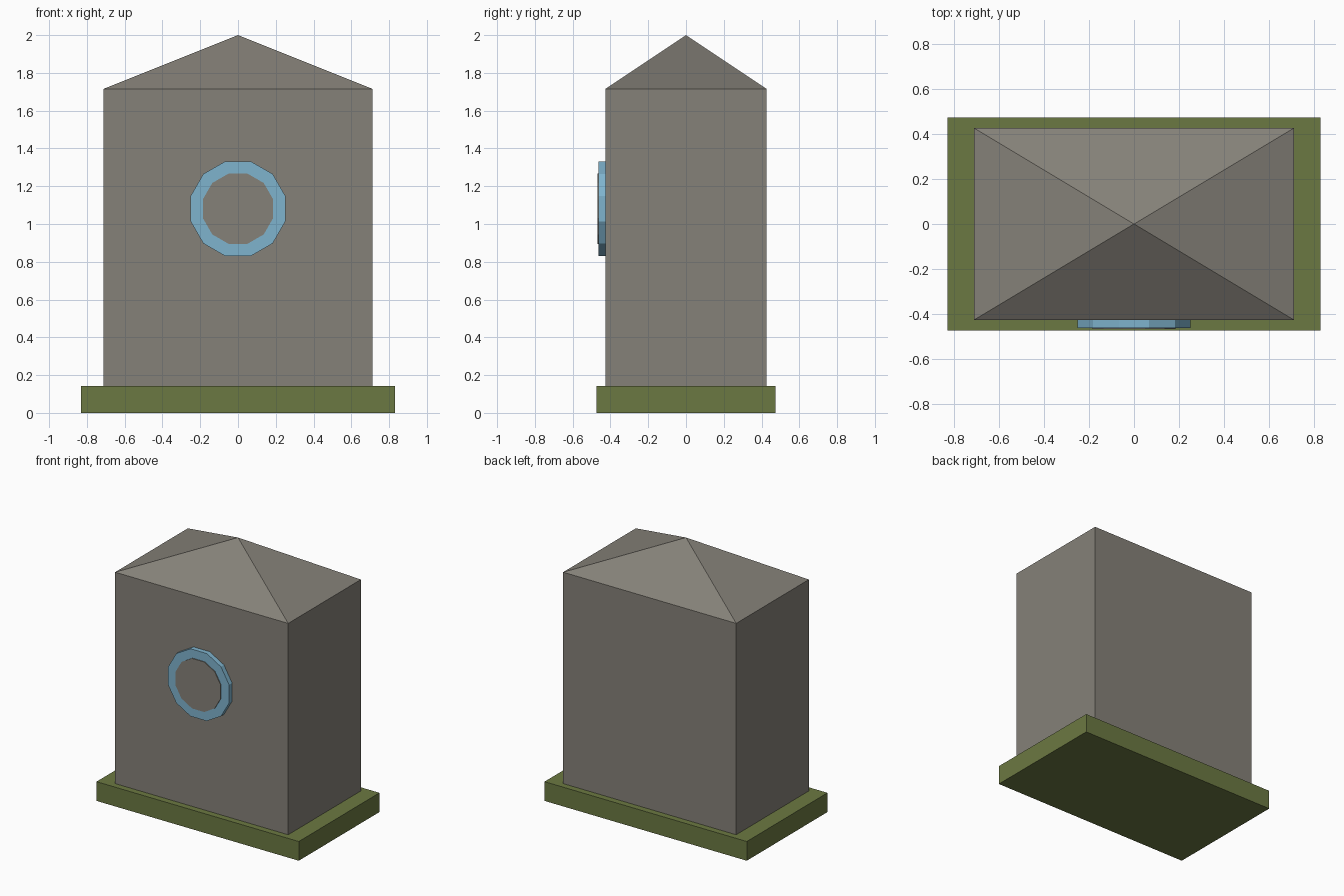
import bpy
import bmesh
import math
from mathutils import Matrix

if "Cube" in bpy.data.objects:
    bpy.data.objects.remove(bpy.data.objects["Cube"])


def material(name, rgb):
    m = bpy.data.materials.new(name)
    m.diffuse_color = (*rgb, 1)
    m.use_nodes = True
    m.node_tree.nodes["Principled BSDF"].inputs["Base Color"].default_value = m.diffuse_color
    return m


STONE = material("grey_stone", (0.235, 0.220, 0.190))
GRASS = material("grass_green", (0.148, 0.190, 0.054))
BLUE = material("pale_blue", (0.212, 0.456, 0.617))


def finish(bm, name, mat):
    bmesh.ops.recalc_face_normals(bm, faces=bm.faces)
    mesh = bpy.data.meshes.new(name)
    bm.to_mesh(mesh)
    bm.free()
    mesh.materials.append(mat)
    obj = bpy.data.objects.new(name, mesh)
    bpy.context.collection.objects.link(obj)
    return obj


def box(hx, hy, z0, z1):
    bm = bmesh.new()
    bmesh.ops.create_cube(bm, size=1, matrix=Matrix.Translation((0, 0, (z0 + z1) / 2))
                          @ Matrix.Diagonal((2 * hx, 2 * hy, z1 - z0, 1)))
    return bm


def disc(name, apothem, y_front, y_back, z, mat):
    # twelve-sided disc facing the front, with a flat side on top
    bm = bmesh.new()
    r = apothem / math.cos(math.pi / 12)
    place = (Matrix.Translation((0, (y_front + y_back) / 2, z))
             @ Matrix.Rotation(math.pi / 2, 4, 'X')
             @ Matrix.Rotation(math.pi / 12, 4, 'Z'))
    bmesh.ops.create_cone(bm, cap_ends=True, segments=12, radius1=r, radius2=r,
                          depth=y_back - y_front, matrix=place)
    return finish(bm, name, mat)


# Grass plinth
finish(box(0.832, 0.474, 0, 0.143), "grass_base", GRASS)

# Stone body, its top face poked up into a four-sided roof
bm = box(0.712, 0.427, 0.002, 1.715)
bm.faces.ensure_lookup_table()
top = max(bm.faces, key=lambda f: f.calc_center_median().z)
peak = bmesh.ops.poke(bm, faces=[top])["verts"][0]
peak.co.z = 2.0
finish(bm, "stone_body", STONE)

# Round emblem: blue rim with a slightly raised stone centre
disc("blue_rim", 0.251, -0.463, -0.42, 1.081, BLUE)
disc("emblem_centre", 0.186, -0.469, -0.42, 1.081, STONE)
